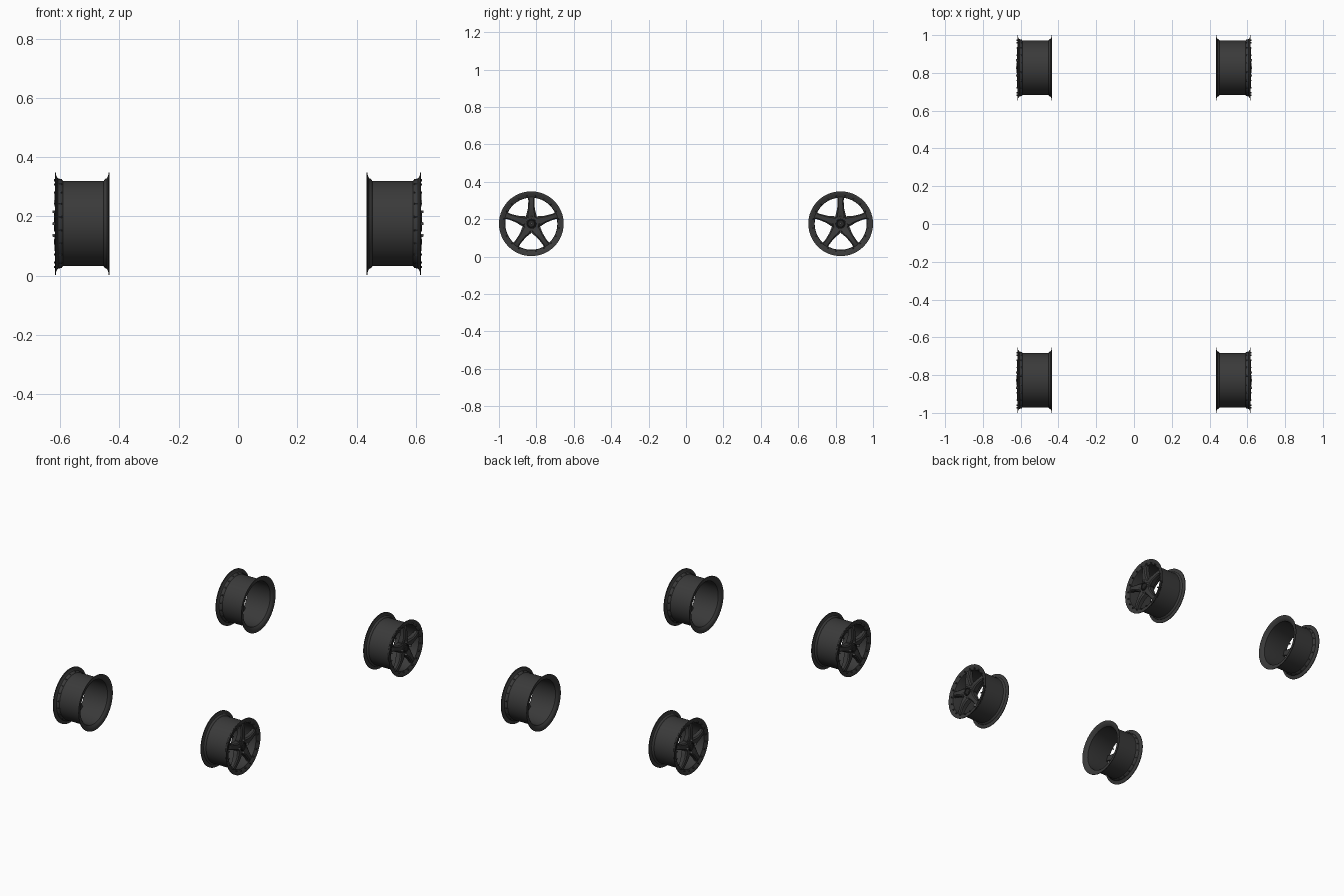
import bpy, bmesh, math
from mathutils import Matrix, Vector

if "Cube" in bpy.data.objects:
    bpy.data.objects.remove(bpy.data.objects["Cube"])

CZ, CY, R = 0.176, 0.827, 0.173


def mat(name, c):
    m = bpy.data.materials.new(name)
    m.diffuse_color = (c, c, c, 1)
    m.use_nodes = True
    m.node_tree.nodes["Principled BSDF"].inputs["Base Color"].default_value = m.diffuse_color
    return m


DARK = mat("dark grey metal", 0.042)
BLACK = mat("black cap", 0.02)
STEEL = mat("steel nuts", 0.22)


def lathe(bm, prof, n, center=(0, 0), phase=0.0):
    """Revolve a closed (x, radius) profile about an axis along x."""
    rings = []
    for i in range(n):
        a = math.tau * i / n + phase
        rings.append([bm.verts.new((x, center[0] + r * math.cos(a), center[1] + r * math.sin(a)))
                      for x, r in prof])
    for i in range(n):
        p, q = rings[i], rings[(i + 1) % n]
        for j in range(len(prof)):
            k = (j + 1) % len(prof)
            bm.faces.new((p[j], p[k], q[k], q[j]))


def solid(bm, x0, x1, r, n, center=(0, 0)):
    lathe(bm, [(x0, 0.0005), (x0, r), (x1 - 0.15 * r, r), (x1, r * 0.85), (x1, 0.0005)], n, center)


def spoke(bm, ang):
    # stations: radius, half width, front x, back x
    st = [(0.020, 0.022, 0.612, 0.580), (0.042, 0.028, 0.614, 0.580), (0.055, 0.025, 0.618, 0.582),
          (0.075, 0.0195, 0.620, 0.585), (0.100, 0.017, 0.619, 0.588), (0.125, 0.016, 0.616, 0.590),
          (0.136, 0.018, 0.613, 0.592), (0.146, 0.026, 0.609, 0.595)]
    rot = Matrix.Rotation(ang, 3, 'X')
    rows = []
    for r, w, f, b in st:
        sec = [(b, -w), (f - 0.007, -w), (f, -w * 0.65), (f, w * 0.65), (f - 0.007, w), (b, w)]
        rows.append([bm.verts.new(rot @ Vector((x, y, r))) for x, y in sec])
    for p, q in zip(rows, rows[1:]):
        for j in range(6):
            k = (j + 1) % 6
            bm.faces.new((p[j], p[k], q[k], q[j]))
    bm.faces.new(rows[0])
    bm.faces.new(rows[-1])


def part(name, build, m, side, y):
    bm = bmesh.new()
    build(bm)
    # the left wheels are turned so the spokes face outward
    if side < 0:
        bmesh.ops.scale(bm, vec=(-1, 1, 1), verts=bm.verts)
    bmesh.ops.translate(bm, vec=(0, y, CZ), verts=bm.verts)
    bmesh.ops.recalc_face_normals(bm, faces=bm.faces)
    me = bpy.data.meshes.new(name)
    bm.to_mesh(me)
    bm.free()
    me.materials.append(m)
    ob = bpy.data.objects.new(name, me)
    bpy.context.collection.objects.link(ob)
    bpy.ops.object.select_all(action='DESELECT')
    ob.select_set(True)
    bpy.context.view_layer.objects.active = ob
    bpy.ops.object.shade_smooth_by_angle(angle=math.radians(35))


# thin barrel with a flared lip at both ends
RIM = [(0.433, R), (0.437, R), (0.438, 0.161), (0.442, 0.153), (0.449, 0.150), (0.453, 0.144),
       (0.590, 0.144), (0.597, 0.150), (0.607, 0.152), (0.613, 0.160), (0.614, R), (0.618, R),
       (0.618, 0.163), (0.613, 0.154), (0.609, 0.141), (0.597, 0.139), (0.447, 0.139),
       (0.439, 0.147), (0.434, 0.158)]


def rim(bm):
    lathe(bm, RIM, 64)


def spokes(bm):
    for i in range(5):
        spoke(bm, math.tau * i / 5)


def hub(bm):
    solid(bm, 0.576, 0.613, 0.047, 40)


def cap(bm):
    lathe(bm, [(0.610, 0.020), (0.610, 0.027), (0.619, 0.026), (0.621, 0.023), (0.619, 0.020)], 32)
    solid(bm, 0.610, 0.618, 0.0205, 32)


def nuts(bm):
    for i in range(4):
        a = math.tau * i / 4
        solid(bm, 0.608, 0.625, 0.0055, 6, (0.040 * math.cos(a), 0.040 * math.sin(a)))


def bolts(bm):
    for i in range(20):
        a = math.radians(9 + 18 * i)
        solid(bm, 0.594, 0.621, 0.0042, 6, (0.148 * math.cos(a), 0.148 * math.sin(a)))


for sx, sn in ((1, "right"), (-1, "left")):
    for y, yn in ((-CY, "front"), (CY, "back")):
        for name, fn, m in (("rim", rim, DARK), ("spokes", spokes, DARK), ("hub", hub, DARK),
                            ("center_cap", cap, BLACK), ("lug_nuts", nuts, STEEL),
                            ("rim_bolts", bolts, DARK)):
            part(f"{yn}_{sn}_{name}", fn, m, sx, y)
